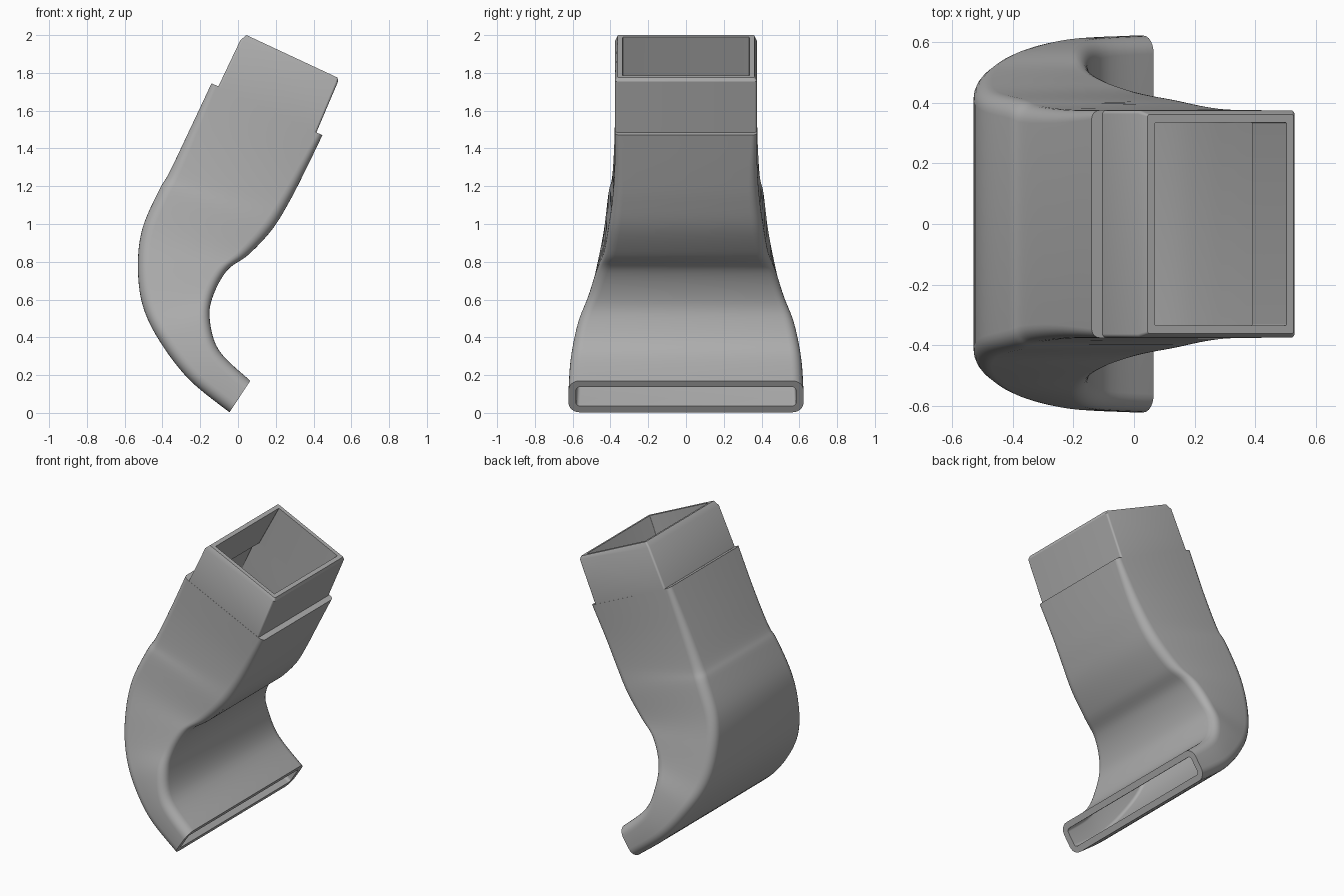
import bpy, bmesh, math
from mathutils import Vector

if "Cube" in bpy.data.objects:
    bpy.data.objects.remove(bpy.data.objects["Cube"])

CORNER_STEPS = 6
SPAN_STEPS = 6

grey = bpy.data.materials.new("plain grey")
grey.use_nodes = True
colour = (0.42, 0.42, 0.42, 1)
grey.diffuse_color = colour
grey.node_tree.nodes["Principled BSDF"].inputs["Base Color"].default_value = colour

# Duct sections, top to bottom: outer x, z, inner-bend x, z, half width, corner radius
BODY = [
    (-0.14, 1.745, 0.447, 1.47, 0.376, 0.03),
    (-0.26, 1.49, 0.35, 1.27, 0.378, 0.045),
    (-0.365, 1.27, 0.27, 1.115, 0.39, 0.055),
    (-0.415, 1.185, 0.18, 0.97, 0.41, 0.06),
    (-0.505, 0.98, 0.055, 0.837, 0.435, 0.06),
    (-0.53, 0.78, -0.055, 0.757, 0.472, 0.06),
    (-0.505, 0.57, -0.13, 0.625, 0.518, 0.06),
    (-0.415, 0.38, -0.15, 0.50, 0.572, 0.06),
    (-0.257, 0.175, -0.10, 0.33, 0.61, 0.06),
    (-0.045, 0.003, 0.065, 0.17, 0.622, 0.06),
]
# Collar sections: rim, shoulder below the rim chamfer, base
RIM = (0.045, 2.0, 0.527, 1.775, 0.362, 0.008)
SHOULDER = (0.013, 1.974, 0.53, 1.755, 0.375, 0.012)
BASE = (-0.104, 1.728, 0.415, 1.485, 0.375, 0.012)


def spline(keys):
    """Smooth run of sections through the key sections."""
    pts = [keys[0]] + keys + [keys[-1]]
    out = []
    for i in range(1, len(pts) - 2):
        for s in range(SPAN_STEPS):
            t = s / SPAN_STEPS
            out.append(tuple(
                b + 0.5 * t * (c - a + t * (2 * a - 5 * b + 4 * c - d + t * (3 * (b - c) + d - a)))
                for a, b, c, d in zip(*pts[i - 1:i + 3])))
    return out + [keys[-1]]


def inset(section, wall, side_wall):
    """Section of the inside surface."""
    x1, z1, x2, z2, half, radius = section
    d = Vector((x2 - x1, z2 - z1)).normalized() * wall
    return (x1 + d.x, z1 + d.y, x2 - d.x, z2 - d.y,
            half - side_wall, max(radius - wall, 0.004))


def ring(bm, section):
    """Rounded rectangle lying across the duct."""
    x1, z1, x2, z2, half, radius = section
    middle = Vector(((x1 + x2) / 2, 0, (z1 + z2) / 2))
    across = Vector((x2 - x1, 0, z2 - z1))
    reach = across.length / 2
    across.normalize()
    verts = []
    for k, (su, sv) in enumerate([(1, 1), (-1, 1), (-1, -1), (1, -1)]):
        for s in range(CORNER_STEPS + 1):
            a = math.pi / 2 * (k + s / CORNER_STEPS)
            u = su * (reach - radius) + radius * math.cos(a)
            v = sv * (half - radius) + radius * math.sin(a)
            verts.append(bm.verts.new(middle + across * u + Vector((0, v, 0))))
    return verts


# Closed loop of rings: down the outside, around the mouth, back up the inside
outside = spline(BODY)
last = len(outside) - 1
inside = [inset(s, 0.035 + 0.005 * i / last, 0.035 + 0.005 * i / last)
          for i, s in enumerate(outside)]
collar_inside = [inset(BASE, 0.028, 0.04), inset(RIM, 0.026, 0.027)]
sections = [RIM, SHOULDER, BASE] + outside + inside[::-1] + collar_inside

bm = bmesh.new()
rings = [ring(bm, s) for s in sections]
for a, b in zip(rings, rings[1:] + rings[:1]):
    for i in range(len(a)):
        j = (i + 1) % len(a)
        bm.faces.new((a[i], a[j], b[j], b[i]))
bmesh.ops.recalc_face_normals(bm, faces=bm.faces)

mesh = bpy.data.meshes.new("curved_duct")
bm.to_mesh(mesh)
bm.free()
mesh.materials.append(grey)
duct = bpy.data.objects.new("curved_duct", mesh)
bpy.context.collection.objects.link(duct)
bpy.context.view_layer.objects.active = duct
duct.select_set(True)
bpy.ops.object.shade_smooth_by_angle(angle=math.radians(30))
